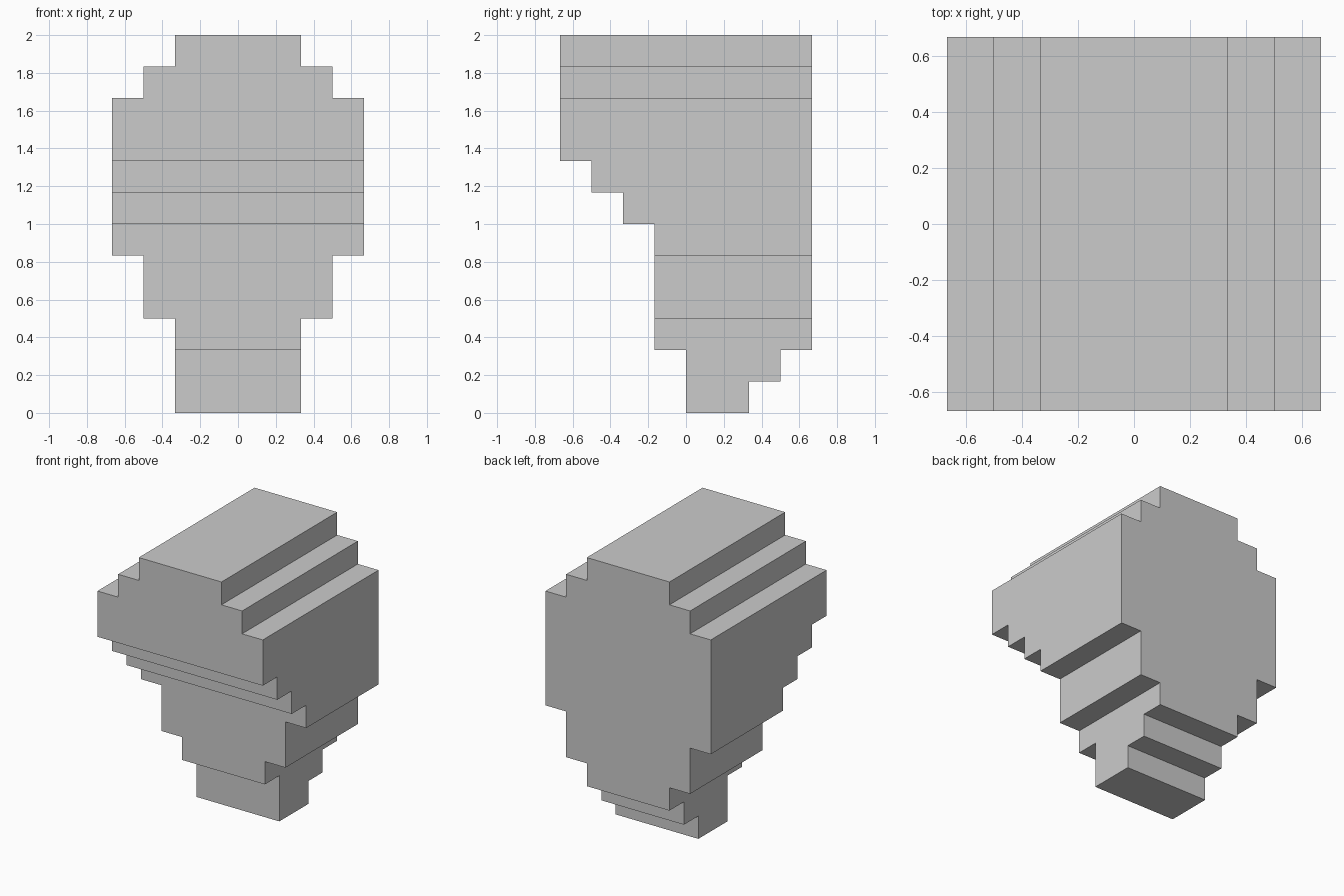
import bpy, bmesh
from mathutils import Vector

if "Cube" in bpy.data.objects:
    bpy.data.objects.remove(bpy.data.objects["Cube"])

U = 1 / 6  # every step sits on a grid of one sixth


def prism(name, outline, axis, half):
    """Extrude a (horizontal, z) outline symmetrically along 'X' or 'Y'."""
    def place(h, z, d):
        return Vector((h, d, z) if axis == 'Y' else (d, h, z)) * U
    bm = bmesh.new()
    face = bm.faces.new([bm.verts.new(place(h, z, -half)) for h, z in outline])
    ext = bmesh.ops.extrude_face_region(bm, geom=[face], use_keep_orig=True)
    verts = [g for g in ext['geom'] if isinstance(g, bmesh.types.BMVert)]
    bmesh.ops.translate(bm, verts=verts, vec=place(0, 0, 2 * half))
    bmesh.ops.recalc_face_normals(bm, faces=bm.faces)
    mesh = bpy.data.meshes.new(name)
    bm.to_mesh(mesh)
    bm.free()
    obj = bpy.data.objects.new(name, mesh)
    bpy.context.collection.objects.link(obj)
    return obj


def stepped(layers):
    """Outline from stacked (z0, z1, left, right) layers."""
    right = [p for z0, z1, a, b in layers for p in ((b, z0), (b, z1))]
    left = [p for z0, z1, a, b in layers for p in ((a, z0), (a, z1))]
    pts = right + left[::-1]
    # drop points in the middle of straight runs
    return [p for i, p in enumerate(pts)
            if not (pts[i - 1][0] == p[0] == pts[(i + 1) % len(pts)][0])]


# Side silhouette, extruded across the width
body = prism("stepped_block", stepped([
    (0, 1, 0, 2), (1, 2, 0, 3), (2, 6, -1, 4),
    (6, 7, -2, 4), (7, 8, -3, 4), (8, 12, -4, 4)]), 'X', 6)

# Front silhouette, overlong so that no end faces coincide
cutter = prism("front_silhouette_cutter", stepped([
    (-1, 3, -2, 2), (3, 5, -3, 3), (5, 10, -4, 4),
    (10, 11, -3, 3), (11, 13, -2, 2)]), 'Y', 6)
cutter.hide_render = True

# The block is where the two silhouettes overlap
mod = body.modifiers.new("front_silhouette", 'BOOLEAN')
mod.operation = 'INTERSECT'
mod.solver = 'EXACT'
mod.object = cutter
bpy.context.view_layer.objects.active = body
bpy.ops.object.modifier_apply(modifier=mod.name)
bpy.data.objects.remove(cutter)
